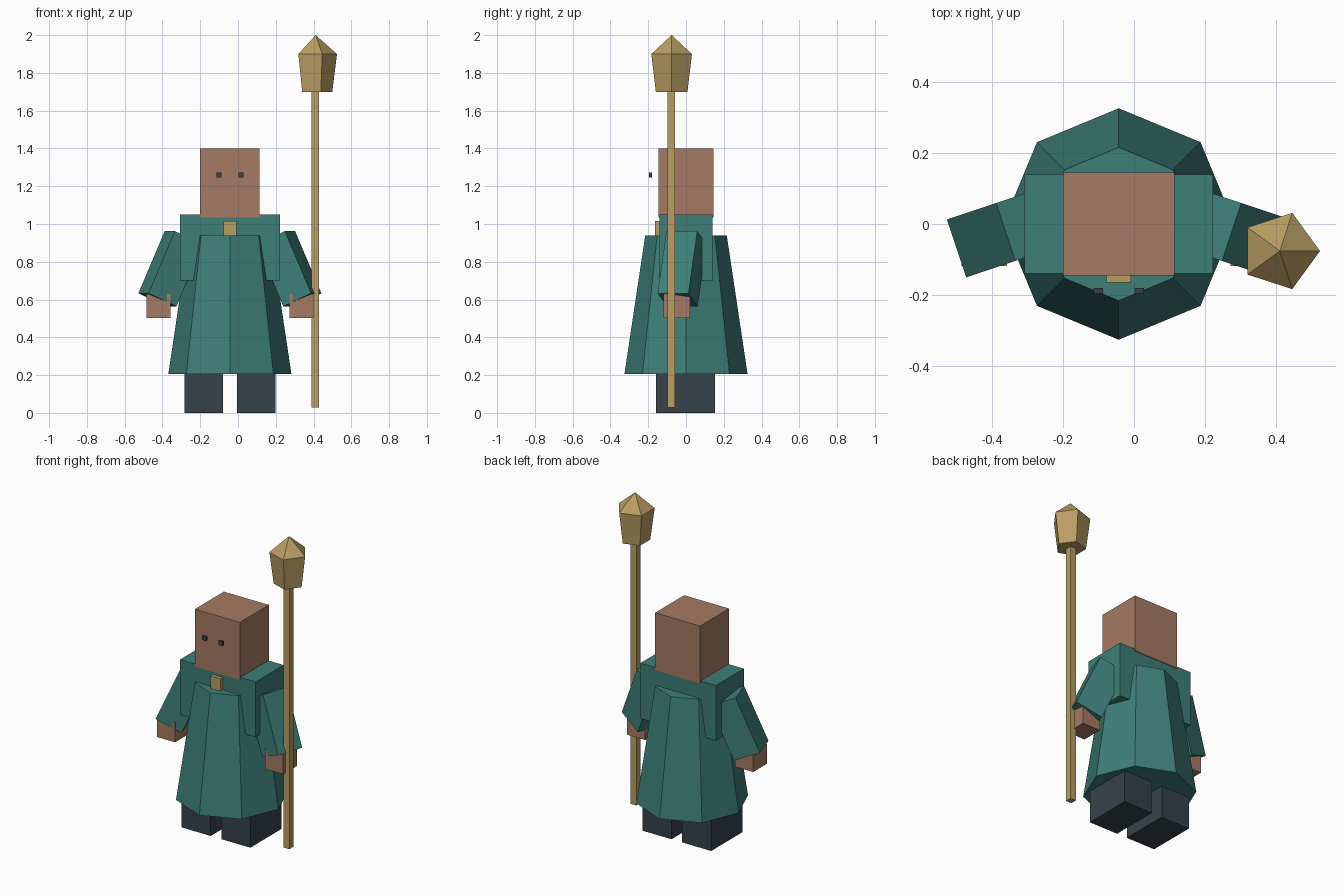
import bpy, bmesh
from math import cos, sin, tau, radians

if "Cube" in bpy.data.objects:
    bpy.data.objects.remove(bpy.data.objects["Cube"])

CX = -0.043  # symmetry plane of the body


def material(name, rgb):
    m = bpy.data.materials.new(name)
    m.diffuse_color = (*rgb, 1)
    m.use_nodes = True
    m.node_tree.nodes["Principled BSDF"].inputs["Base Color"].default_value = m.diffuse_color
    return m


TEAL = material("teal_cloth", (0.047, 0.21, 0.19))
SKIN = material("skin", (0.38, 0.195, 0.125))
GOLD = material("gold", (0.49, 0.34, 0.125))
DARK = material("dark_cloth", (0.037, 0.055, 0.069))


def finish(name, bm, mat):
    bmesh.ops.recalc_face_normals(bm, faces=bm.faces)
    me = bpy.data.meshes.new(name)
    bm.to_mesh(me)
    bm.free()
    me.materials.append(mat)
    ob = bpy.data.objects.new(name, me)
    bpy.context.collection.objects.link(ob)
    return ob


def box(name, centre, size, mat, rot=(0, 0, 0)):
    bm = bmesh.new()
    bmesh.ops.create_cube(bm, size=1)
    bmesh.ops.scale(bm, vec=size, verts=bm.verts)
    ob = finish(name, bm, mat)
    ob.location = centre
    ob.rotation_euler = [radians(a) for a in rot]
    return ob


def lathe(name, x, y, sides, profile, mat):
    """Faceted solid from (radius, z) rings; a zero radius makes a point."""
    bm = bmesh.new()
    rings = []
    for r, z in profile:
        n = sides if r else 1
        rings.append([bm.verts.new((x + r * cos(tau * i / sides),
                                    y + r * sin(tau * i / sides), z)) for i in range(n)])
    for a, b in zip(rings, rings[1:]):
        for i in range(sides):
            j = (i + 1) % sides
            top = [b[0]] if len(b) == 1 else [b[j], b[i]]
            bm.faces.new([a[i], a[j]] + top)
    for ring in (rings[0], rings[-1]):
        if len(ring) > 1:
            bm.faces.new(ring)
    return finish(name, bm, mat)


# Body
box("torso", (CX, 0, 0.875), (0.53, 0.28, 0.35), TEAL)
lathe("robe_skirt", CX, 0, 8, [(0.326, 0.205), (0.216, 0.938)], TEAL)
box("head", (CX, 0, 1.218), (0.315, 0.29, 0.365), SKIN)
box("clasp", (CX, -0.15, 0.978), (0.07, 0.03, 0.078), GOLD)

# Mirrored parts
for s, side in ((-1, "left"), (1, "right")):
    box(f"{side}_leg", (CX + s * 0.139, -0.003, 0.103), (0.204, 0.312, 0.206), DARK)
    box(f"{side}_sleeve", (CX + s * 0.314, -0.021, 0.763), (0.17, 0.172, 0.36),
        TEAL, (0, -s * 24, -s * 18.4))
    box(f"{side}_hand", (CX + s * 0.379, -0.049, 0.566), (0.127, 0.138, 0.125), SKIN)
    box(f"{side}_eye", (CX + s * 0.058, -0.188, 1.26), (0.027, 0.015, 0.027), DARK)

# Staff
box("staff_pole", (0.408, -0.077, 0.866), (0.04, 0.04, 1.675), GOLD)
lathe("staff_head", 0.411, -0.076, 5, [(0.088, 1.70), (0.113, 1.90), (0, 2.0)], GOLD)
